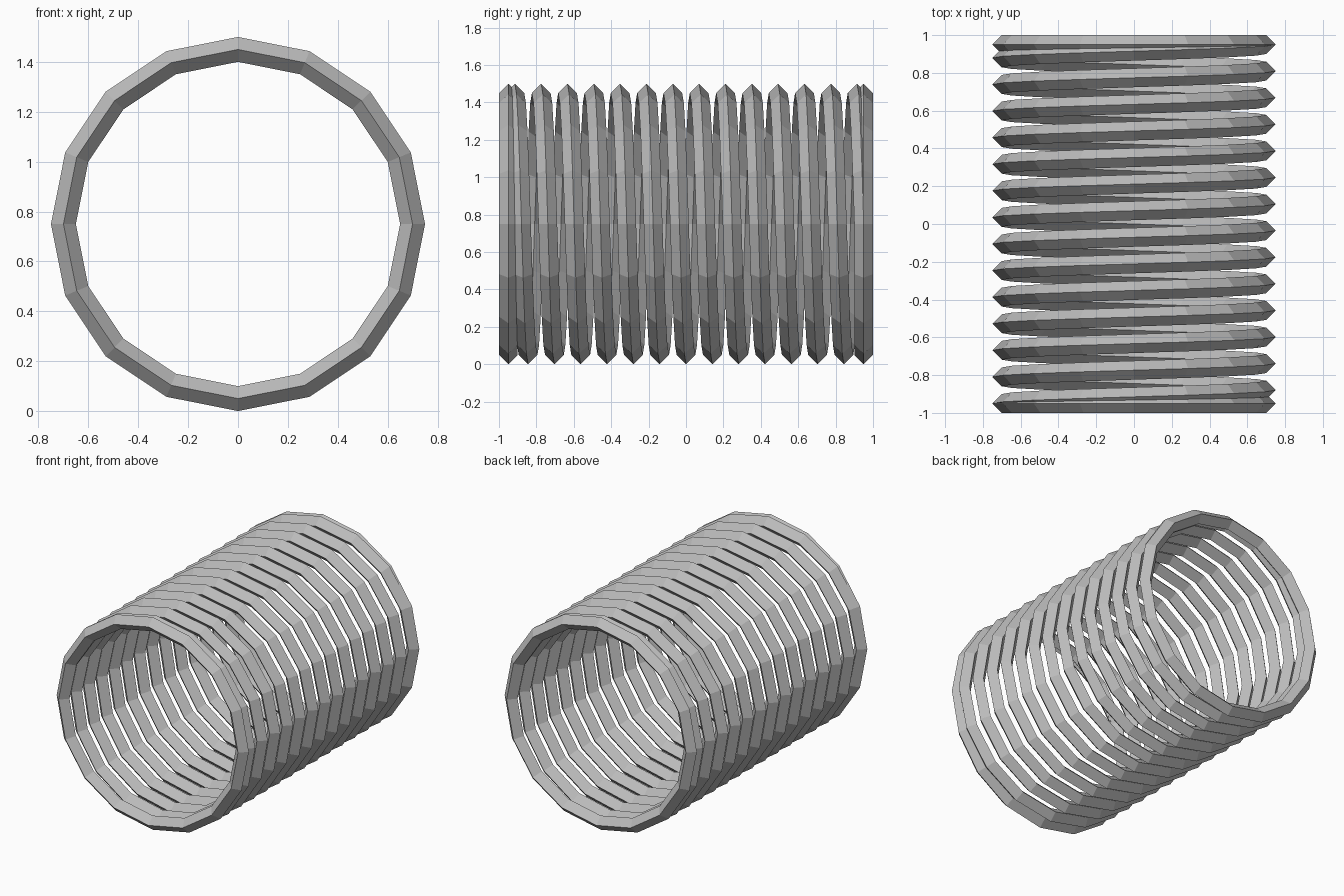
import bpy
import bmesh
from math import cos, sin, tau

if "Cube" in bpy.data.objects:
    bpy.data.objects.remove(bpy.data.objects["Cube"], do_unlink=True)

SIDES = 16          # segments per turn
TURNS = 13.5        # sloping turns between the two flat end turns
RADIUS = 0.70       # centre line of the wire
HALF = 0.05         # half width of the diamond-shaped wire
END = 0.95          # y of the flat end turns

# Plain steel colour
steel = bpy.data.materials.new("steel_grey")
steel.use_nodes = True
colour = (0.5, 0.5, 0.5, 1)
steel.diffuse_color = colour
steel.node_tree.nodes["Principled BSDF"].inputs["Base Color"].default_value = colour


def wire_section(bm, step):
    """Diamond cross-section of the wire at one step along the coil."""
    turn = step / SIDES
    angle = tau * turn
    y = END - 2 * END * min(max(turn / TURNS, 0), 1)
    diamond = [(HALF, 0), (0, HALF), (-HALF, 0), (0, -HALF)]
    return [bm.verts.new(((RADIUS + dr) * cos(angle), y + dy,
                          (RADIUS + dr) * sin(angle) + RADIUS + HALF))
            for dr, dy in diamond]


# Coil: flat turn, sloping turns, flat turn, swept as one wire
bm = bmesh.new()
sections = [wire_section(bm, s) for s in range(-SIDES, int((TURNS + 1) * SIDES) + 1)]
for a, b in zip(sections, sections[1:]):
    for i in range(4):
        j = (i + 1) % 4
        bm.faces.new((a[i], a[j], b[j], b[i]))

# Closed wire ends
bm.faces.new(sections[0])
bm.faces.new(sections[-1])
bmesh.ops.recalc_face_normals(bm, faces=bm.faces)

mesh = bpy.data.meshes.new("coil_spring")
bm.to_mesh(mesh)
bm.free()
mesh.materials.append(steel)
spring = bpy.data.objects.new("coil_spring", mesh)
bpy.context.collection.objects.link(spring)
